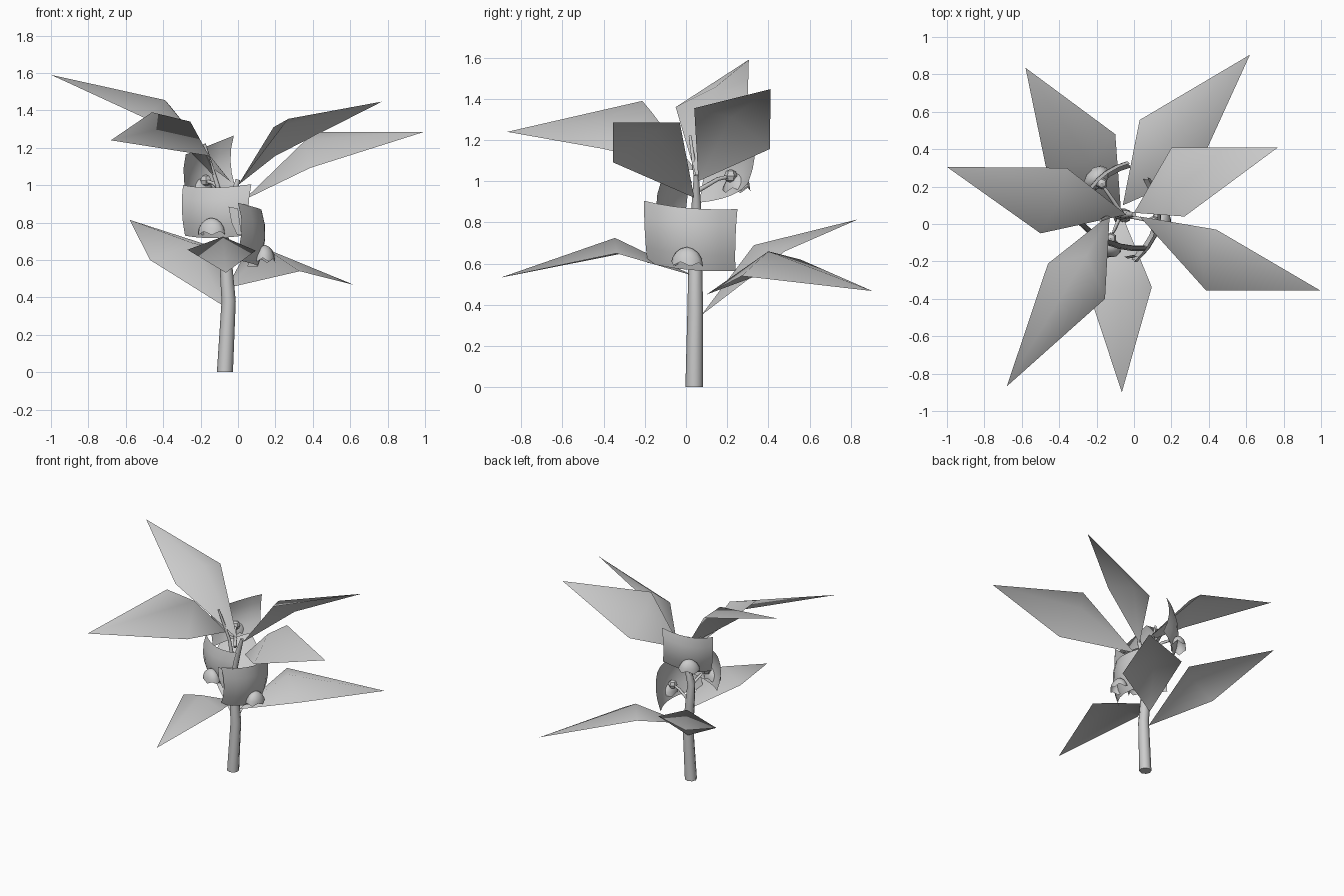
import bpy, math
from mathutils import Vector, Matrix

if "Cube" in bpy.data.objects:
    bpy.data.objects.remove(bpy.data.objects["Cube"])


def mesh_object(name, verts, faces, smooth=True):
    me = bpy.data.meshes.new(name)
    me.from_pydata([tuple(v) for v in verts], [], faces)
    me.polygons.foreach_set("use_smooth", [smooth] * len(faces))
    me.update()
    ob = bpy.data.objects.new(name, me)
    bpy.context.collection.objects.link(ob)
    return ob


def tube(name, pts, sides=8):
    """Tapered tube through (x, y, z, radius) points."""
    n = len(pts)
    P = [Vector(p[:3]) for p in pts]
    verts, faces = [], []
    for i, p in enumerate(P):
        d = (P[min(i + 1, n - 1)] - P[max(i - 1, 0)]).normalized()
        if i == 0 and d.z > 0.9:
            d = Vector((0, 0, 1))
        ref = Vector((0, 1, 0)) if abs(d.y) < 0.8 else Vector((1, 0, 0))
        u = ref.cross(d).normalized()
        v = d.cross(u)
        for k in range(sides):
            a = 2 * math.pi * k / sides
            verts.append(p + pts[i][3] * (u * math.cos(a) + v * math.sin(a)))
    for i in range(n - 1):
        for k in range(sides):
            a, b = i * sides + k, i * sides + (k + 1) % sides
            faces.append((a, b, b + sides, a + sides))
    faces += [tuple(reversed(range(sides))), tuple(range((n - 1) * sides, n * sides))]
    ob = mesh_object(name, verts, faces)
    for f in ob.data.polygons[-2:]:
        f.use_smooth = False
    return ob


def leaf(name, base, left, mid, right, tip):
    """Kite-shaped blade with a raised midpoint."""
    return mesh_object(name, [base, left, mid, right, tip],
                       [(0, 2, 1), (0, 3, 2), (1, 2, 4), (2, 3, 4)])


# main stem
tube("stem", [(-.07, .04, 0, .043), (-.05, .045, .38, .038), (-.065, .045, .58, .034),
              (-.08, .05, .74, .028), (-.04, .05, .9, .022), (.0, .05, 1.03, .012)])
tube("upper_shoot", [(-.07, .05, .8, .018), (-.11, .05, 1.0, .012), (-.18, .02, 1.22, .008)], 6)

# lower leaves
leaf("lower_leaf_back_left", (-.07, .075, .35), (-.10, .48, .66), (-.24, .33, .69), (-.47, .30, .60), (-.58, .835, .815))
leaf("lower_leaf_back_right", (-.06, .10, .45), (.33, .27, .54), (.15, .40, .66), (.03, .556, .62), (.62, .905, .467))
leaf("lower_leaf_front", (-.06, .04, .54), (-.27, -.28, .655), (-.08, -.345, .725), (.095, -.337, .65), (-.065, -.90, .532))

# upper leaves
leaf("upper_leaf_left", (-.04, .05, 1.02), (-.36, .30, 1.42), (-.39, .14, 1.455), (-.50, -.05, 1.36), (-1.0, .305, 1.59))
leaf("upper_leaf_front_left", (-.13, .05, 1.05), (-.46, -.212, 1.39), (-.255, -.17, 1.34), (-.155, -.40, 1.157), (-.68, -.868, 1.24))
leaf("upper_leaf_right", (.03, .04, .92), (.385, -.355, 1.092), (.36, -.15, 1.24), (.44, -.03, 1.285), (.995, -.355, 1.285))
leaf("upper_leaf_back_right", (.0, .06, 1.0), (.27, .04, 1.355), (.19, .22, 1.31), (.20, .408, 1.157), (.77, .41, 1.447))


def flower(name, left, right, bulge, height, node, tilt, roll):
    """Curved sheet between two edge centres, a pouch outside, a stalk inside."""
    L, R = Vector(left), Vector(right)
    c = (L + R) / 2
    u = R - L
    out = Vector((u.y, -u.x, 0)).normalized()
    up = Vector((0, 0, 1))
    nu, nv = 6, 4
    verts, faces = [], []
    for j in range(nv + 1):
        t = j / nv - .5
        for i in range(nu + 1):
            s = i / nu - .5
            verts.append(c + u * s * (1 + .06 * t)
                         + out * (bulge * (1 - 4 * s * s) + tilt * t - .03 * (4 * t * t))
                         + up * (height * t + roll * s - .015 * (1 - 4 * s * s)))
    for j in range(nv):
        for i in range(nu):
            a = j * (nu + 1) + i
            faces.append((a, a + 1, a + nu + 2, a + nu + 1))
    mesh_object(name + "_sheet", verts, faces)

    # scalloped pouch hanging on the outside near the lower edge
    pc = c + out * (bulge - .005 - tilt * .35) - up * height * .42
    side = u.normalized()
    seg, rings = 10, 4
    verts, faces = [], []
    for j in range(rings):
        a = math.pi / 2 * j / rings
        for k in range(seg):
            b = 2 * math.pi * k / seg
            dip = .014 * (1 if k % 2 else -.4) if j == 0 else 0
            verts.append(pc + side * .078 * math.cos(a) * math.cos(b)
                         + out * (.055 * math.cos(a) * math.sin(b) + .012)
                         + up * (.085 * math.sin(a) - .015 + dip))
    verts.append(pc + up * .072 + out * .012)
    for j in range(rings - 1):
        for k in range(seg):
            k2 = (k + 1) % seg
            faces.append((j * seg + k, j * seg + k2, (j + 1) * seg + k2, (j + 1) * seg + k))
    top = len(verts) - 1
    for k in range(seg):
        faces.append(((rings - 1) * seg + k, (rings - 1) * seg + (k + 1) % seg, top))
    mesh_object(name + "_pouch", verts, faces)

    # stalk from the stem ending in a small knob
    end = c + out * (bulge - .03) - up * height * .2
    tube(name + "_stalk", [(*node, .012), (*(Vector(node).lerp(end, .6) + up * .015), .01), (*end, .01)], 6)
    bpy.ops.mesh.primitive_uv_sphere_add(segments=6, ring_count=4, radius=.033, location=end - out * .01)
    bpy.context.object.name = name + "_knob"


# three flowers spiralling up the stem
flower("front_flower", (-.30, .0, .865), (.055, -.145, .87), .045, .27, (-.07, .05, .72), 0, 0)
flower("right_flower", (.02, -.20, .745), (.09, .24, .725), .09, .30, (-.07, .05, .6), .02, -.02)
flower("back_flower", (-.04, .335, 1.10), (-.29, .085, 1.06), .05, .27, (-.06, .05, .95), .02, -.06)

# narrow curled strip by the right flower
mesh_object("curled_strip", [(-.05, -.175, .885), (0, -.165, .875), (-.035, -.185, .80),
                             (.01, -.175, .80), (-.005, -.18, .735), (.02, -.175, .735)],
            [(0, 2, 3, 1), (2, 4, 5, 3)])
